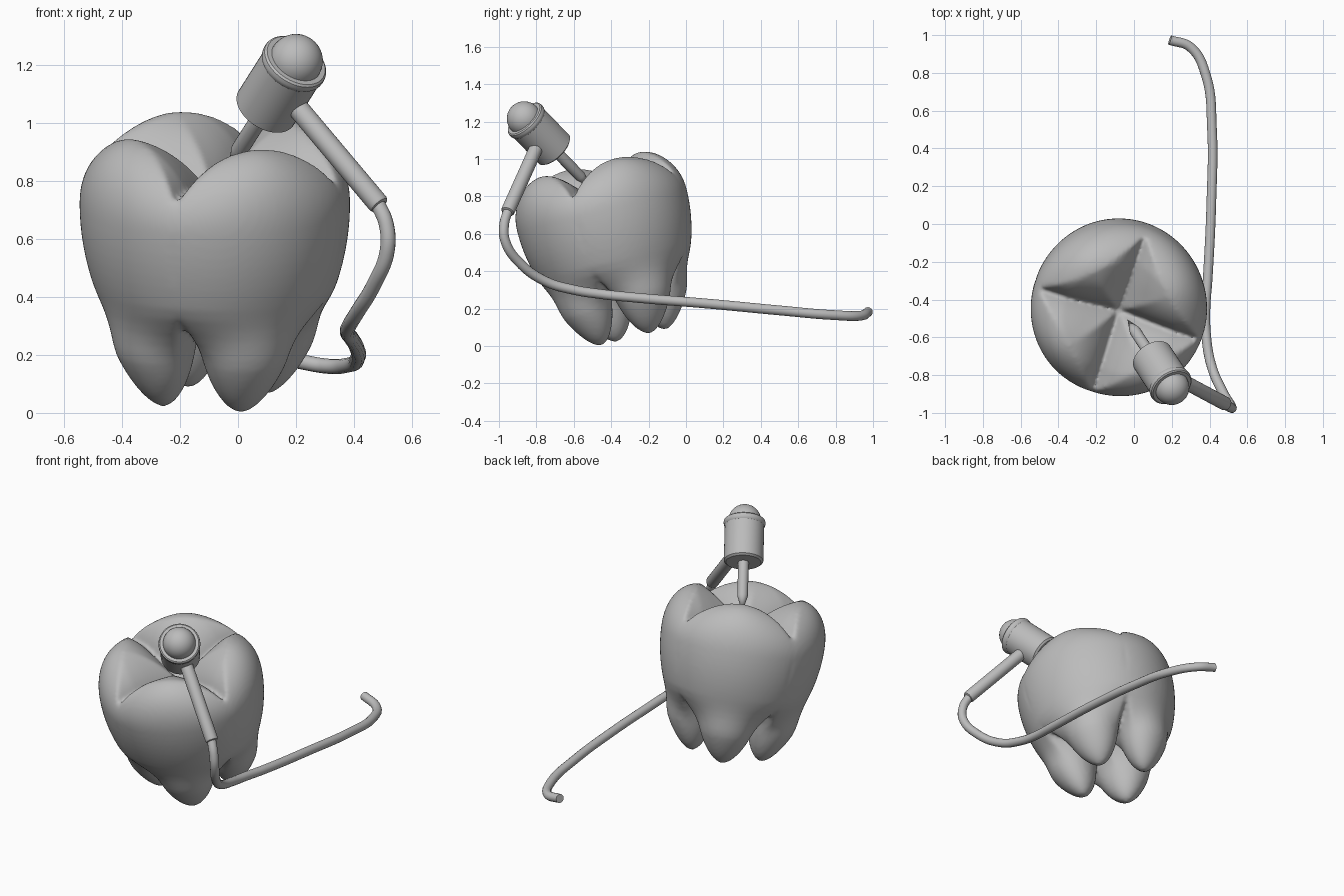
import bpy, bmesh, math
from mathutils import Matrix, Vector

if "Cube" in bpy.data.objects:
    bpy.data.objects.remove(bpy.data.objects["Cube"])

grey = bpy.data.materials.new("plain grey")
grey.diffuse_color = (0.5, 0.5, 0.5, 1)
grey.use_nodes = True
grey.node_tree.nodes["Principled BSDF"].inputs["Base Color"].default_value = grey.diffuse_color


def add_object(name, bm):
    bmesh.ops.recalc_face_normals(bm, faces=bm.faces)
    me = bpy.data.meshes.new(name)
    bm.to_mesh(me)
    bm.free()
    me.materials.append(grey)
    ob = bpy.data.objects.new(name, me)
    bpy.context.collection.objects.link(ob)
    bpy.ops.object.select_all(action='DESELECT')
    bpy.context.view_layer.objects.active = ob
    ob.select_set(True)
    return ob


def skin(bm, rings):
    """Bridge rings of equal size; a ring of one vertex is a pole."""
    for a, b in zip(rings, rings[1:]):
        n = max(len(a), len(b))
        for i in range(n):
            j = (i + 1) % n
            if len(a) == 1:
                bm.faces.new((a[0], b[i], b[j]))
            elif len(b) == 1:
                bm.faces.new((a[i], a[j], b[0]))
            else:
                bm.faces.new((a[i], a[j], b[j], b[i]))


def lathe(name, start, axis, profile, sides=40):
    """Turn a (radius, distance) profile around an axis."""
    rot = Vector(axis).to_track_quat('Z', 'Y').to_matrix().to_4x4()
    m = Matrix.Translation(start) @ rot
    bm = bmesh.new()
    rings = []
    for r, d in profile:
        count = sides if r > 0 else 1
        rings.append([bm.verts.new(m @ Vector((r * math.cos(2 * math.pi * i / count),
                                               r * math.sin(2 * math.pi * i / count), d)))
                      for i in range(count)])
    skin(bm, rings)
    ob = add_object(name, bm)
    bpy.ops.object.shade_smooth_by_angle(angle=math.radians(35))
    return ob


# ---- Tooth: four lobes, each a root that widens to a quarter of the crown ----
SPLIT, DOME, TOP = 0.42, 0.70, 0.955
SIDES = 72


def smooth(x):
    x = min(1, max(0, x))
    return x * x * (3 - 2 * x)


def section(h, c, s, k):
    """Blend of crown quarter (k=0) and ellipse (k=1), scaled by s about (c, 0)."""
    R = max(0.3, 0.467 - 0.58 * min(0, h - 0.7) ** 2)
    pts = []
    for i in range(SIDES):
        a = 2 * math.pi * i / SIDES
        ca, sa = math.cos(a), math.sin(a)
        d = -c * ca + math.sqrt(R * R - (c * sa) ** 2)
        if abs(sa) - ca > 1e-6:
            d = min(d, (c + 0.02) / (abs(sa) - ca))
        e = 1 / math.sqrt((ca / 0.17) ** 2 + (sa / 0.19) ** 2)
        d = (d * (1 - k) + e * k) * s
        x, y = c + d * ca, d * sa
        drop = 0.08 * max(0, 1 - math.hypot(x, y) / 0.3) * smooth((h - SPLIT) / 0.28)
        pts.append(Vector((x, y, h - drop)))
    return pts


STEPS = 16
levels = [[Vector((0.20, 0, 0))]]
for i in range(1, STEPS + 1):                       # root
    t = max(0, math.cos(math.pi / 2 * i / STEPS))
    levels.append(section(SPLIT * (1 - t), 0.27 - 0.07 * t,
                          (1 - t ** 1.8) ** 0.6, smooth(t / 0.6)))
for i in range(1, 8):                               # crown wall
    levels.append(section(SPLIT + (DOME - SPLIT) * i / 7, 0.27 + 0.02 * i / 7, 1, 0))
for i in range(1, STEPS):                           # cusp
    t = math.sin(math.pi / 2 * i / STEPS)
    levels.append(section(DOME + (TOP - DOME) * t, 0.29,
                          (1 - t ** 2.2) ** 0.5, 0.4 * t * t))
levels.append([Vector((0.29, 0, TOP))])

lean = Matrix.Translation((-0.08, -0.28, 0.045)) @ Matrix.Rotation(math.radians(14), 4, 'X')
bm = bmesh.new()
for q in range(4):
    m = lean @ Matrix.Rotation(math.radians(27 + 90 * q), 4, 'Z')
    skin(bm, [[bm.verts.new(m @ p) for p in ring] for ring in levels])
tooth = add_object("tooth", bm)
mod = tooth.modifiers.new("merge", 'REMESH')
mod.mode = 'VOXEL'
mod.voxel_size = 0.012
mod.use_smooth_shade = True
mod = tooth.modifiers.new("soften", 'SMOOTH')
mod.factor = 0.5
mod.iterations = 6
for name in ("merge", "soften"):
    bpy.ops.object.modifier_apply(modifier=name)
bpy.ops.object.shade_smooth()

# ---- Drill head, dome cap and bit share one axis ----
head = Vector((0.20, -0.865, 1.215))
axis = Vector((0.414, -0.635, 0.653)).normalized()
lathe("drill_head", head, axis,
      [(0, -0.26), (0.1, -0.26), (0.112, -0.25), (0.112, -0.035), (0.117, -0.028),
       (0.119, -0.016), (0.117, -0.004), (0.11, 0.002), (0, 0.002)])
arc = [math.pi / 2 * i / 10 for i in range(10)]
lathe("drill_cap", head, axis,
      [(0, -0.01), (0.093, -0.01)]
      + [(0.093 * math.cos(a), 0.093 * math.sin(a)) for a in arc] + [(0, 0.093)])
lathe("drill_bit", head, axis, [(0, -0.567), (0.03, -0.47), (0.03, -0.25), (0, -0.25)], 24)

# ---- Handle ----
a1, a2 = Vector((0.20, -0.80, 1.06)), Vector((0.49, -0.955, 0.715))
L = (a2 - a1).length
lathe("drill_handle", a1, a2 - a1,
      [(0, 0), (0.037, 0), (0.037, L - 0.012), (0.034, L - 0.003), (0.028, L), (0, L)], 28)

# ---- Hose ----
path = [(.48, -.95, .727), (.512, -.972, .65), (.515, -.966, .56), (.47, -.89, .445),
        (.41, -.75, .345), (.383, -.6, .30), (.378, -.46, .278), (.39, -.29, .26),
        (.41, .13, .225), (.413, .5, .19), (.38, .79, .165), (.30, .935, .162),
        (.19, .974, .182)]
cu = bpy.data.curves.new("hose", 'CURVE')
cu.dimensions = '3D'
cu.bevel_depth = 0.026
cu.bevel_resolution = 5
cu.resolution_u = 10
cu.use_fill_caps = True
sp = cu.splines.new('BEZIER')
sp.bezier_points.add(len(path) - 1)
for bp, p in zip(sp.bezier_points, path):
    bp.co = p
    bp.handle_left_type = bp.handle_right_type = 'AUTO'
cu.materials.append(grey)
hose = bpy.data.objects.new("hose", cu)
bpy.context.collection.objects.link(hose)
bpy.ops.object.select_all(action='DESELECT')
bpy.context.view_layer.objects.active = hose
hose.select_set(True)
bpy.ops.object.convert(target='MESH')
bpy.ops.object.shade_smooth_by_angle(angle=math.radians(40))
